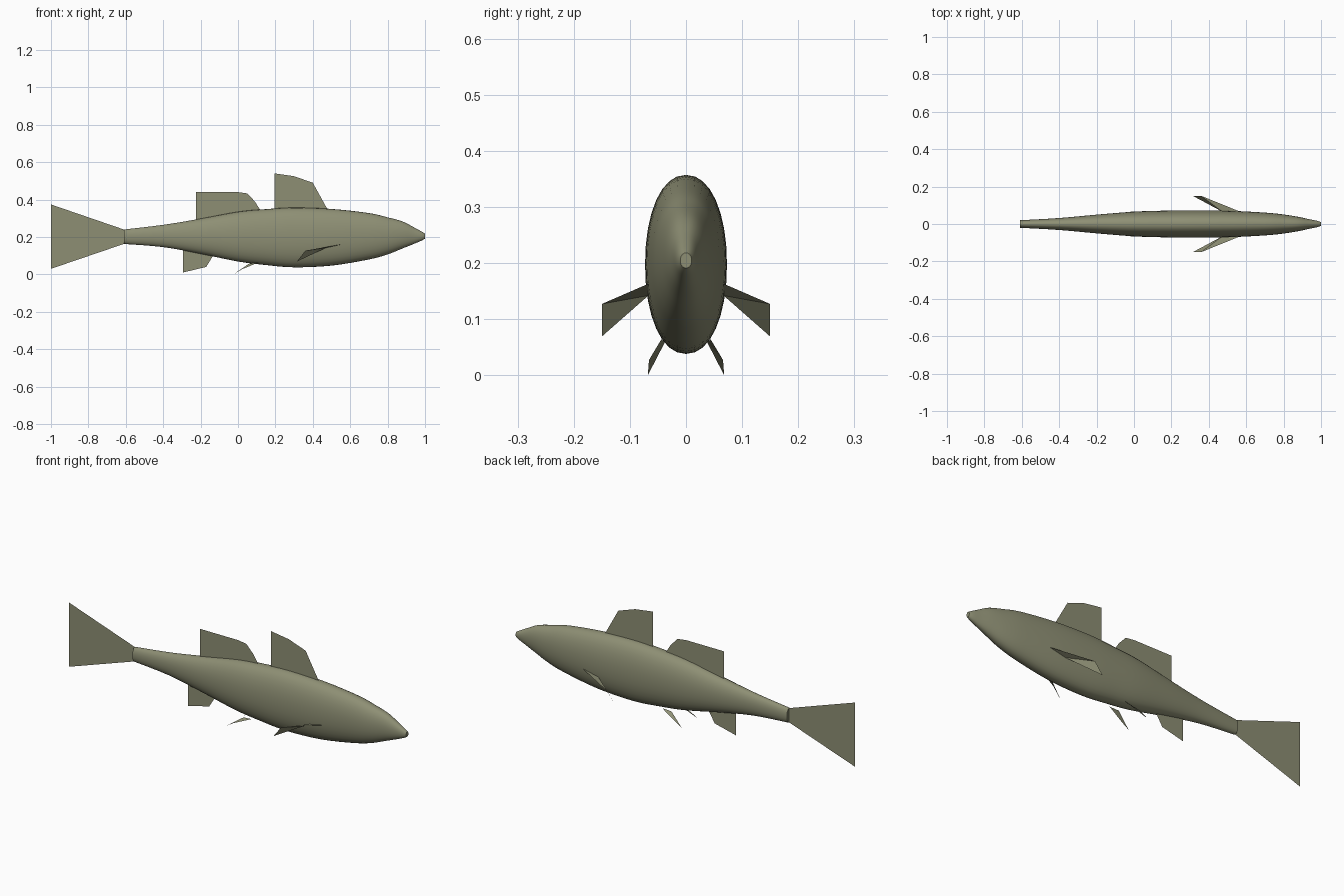
import bpy, bmesh, math

if "Cube" in bpy.data.objects:
    bpy.data.objects.remove(bpy.data.objects["Cube"])

olive = bpy.data.materials.new("olive_grey")
olive.diffuse_color = (0.27, 0.275, 0.175, 1)
olive.use_nodes = True
olive.node_tree.nodes["Principled BSDF"].inputs["Base Color"].default_value = olive.diffuse_color


def make_object(name, bm):
    mesh = bpy.data.meshes.new(name)
    bm.to_mesh(mesh)
    bm.free()
    mesh.materials.append(olive)
    obj = bpy.data.objects.new(name, mesh)
    bpy.context.collection.objects.link(obj)
    return obj


def plate(name, points):
    """Flat fin made of one paper-thin face."""
    bm = bmesh.new()
    face = bm.faces.new([bm.verts.new(p) for p in points])
    bmesh.ops.triangulate(bm, faces=[face])
    return make_object(name, bm)


def spline(a, b, c, d, t):
    return tuple(0.5 * (2 * q + (r - p) * t + (2 * p - 5 * q + 4 * r - s) * t * t
                        + (3 * q - p - 3 * r + s) * t ** 3)
                 for p, q, r, s in zip(a, b, c, d))


# Body stations: x, belly z, back z, half width
stations = [
    (-0.61, 0.163, 0.240, 0.020), (-0.40, 0.146, 0.265, 0.032),
    (-0.20, 0.110, 0.298, 0.050), (0.00, 0.069, 0.335, 0.066),
    (0.15, 0.050, 0.349, 0.071), (0.30, 0.038, 0.357, 0.073),
    (0.50, 0.047, 0.350, 0.071), (0.70, 0.080, 0.328, 0.061),
    (0.80, 0.107, 0.305, 0.051), (0.88, 0.139, 0.283, 0.038),
    (0.94, 0.163, 0.252, 0.025), (0.98, 0.180, 0.230, 0.017),
    (1.00, 0.191, 0.218, 0.010),
]
ext = [stations[0]] + stations + [stations[-1]]
rings = [spline(*ext[i:i + 4], k / 4) for i in range(len(stations) - 1) for k in range(4)]
rings.append(stations[-1])

# Lofted body with slightly squared oval sections
SIDES = 32
bm = bmesh.new()
loops = []
for x, low, high, half in rings:
    loop = []
    for k in range(SIDES):
        a = 2 * math.pi * k / SIDES
        c, s = math.cos(a), math.sin(a)
        y = half * math.copysign(abs(c) ** 0.92, c)
        z = (low + high) / 2 + (high - low) / 2 * math.copysign(abs(s) ** 0.95, s)
        loop.append(bm.verts.new((x, y, z)))
    loops.append(loop)
for a, b in zip(loops, loops[1:]):
    for k in range(SIDES):
        n = (k + 1) % SIDES
        bm.faces.new((a[k], a[n], b[n], b[k]))
bm.faces.new(loops[0])
bm.faces.new(loops[-1])
bmesh.ops.recalc_face_normals(bm, faces=bm.faces)
body = make_object("body", bm)
bpy.context.view_layer.objects.active = body
body.select_set(True)
bpy.ops.object.shade_smooth_by_angle(angle=math.radians(40))

# Upright fins on the centre line, as x, z outlines
upright = {
    "tail_fin": [(-0.61, 0.24), (-1, 0.374), (-0.945, 0.30), (-0.866, 0.262),
                 (-0.904, 0.272), (-0.823, 0.203), (-0.909, 0.134), (-0.877, 0.113),
                 (-0.945, 0.095), (-1, 0.03), (-0.61, 0.163)],
    "front_dorsal_fin": [(0.195, 0.345), (0.195, 0.54), (0.30, 0.525), (0.40, 0.49),
                         (0.44, 0.41), (0.48, 0.345)],
    "rear_dorsal_fin": [(-0.225, 0.285), (-0.225, 0.44), (0.0, 0.44), (0.05, 0.433),
                        (0.09, 0.39), (0.125, 0.335)],
    "anal_fin": [(-0.295, 0.135), (-0.295, 0.01), (-0.17, 0.04), (-0.13, 0.105)],
}
for name, outline in upright.items():
    plate(name, [(x, 0, z) for x, z in outline])

# Paired fins, mirrored across y
paired = {
    "pectoral_fin": [(0.565, 0.067, 0.163), (0.36, 0.15, 0.127),
                     (0.315, 0.15, 0.069), (0.47, 0.067, 0.142)],
    "pelvic_fin": [(0.11, 0.044, 0.064), (0.02, 0.066, 0.027),
                   (-0.025, 0.068, 0.0), (0.06, 0.038, 0.058)],
}
for name, outline in paired.items():
    for side, sign in (("left", 1), ("right", -1)):
        plate(side + "_" + name, [(x, y * sign, z) for x, y, z in outline])
